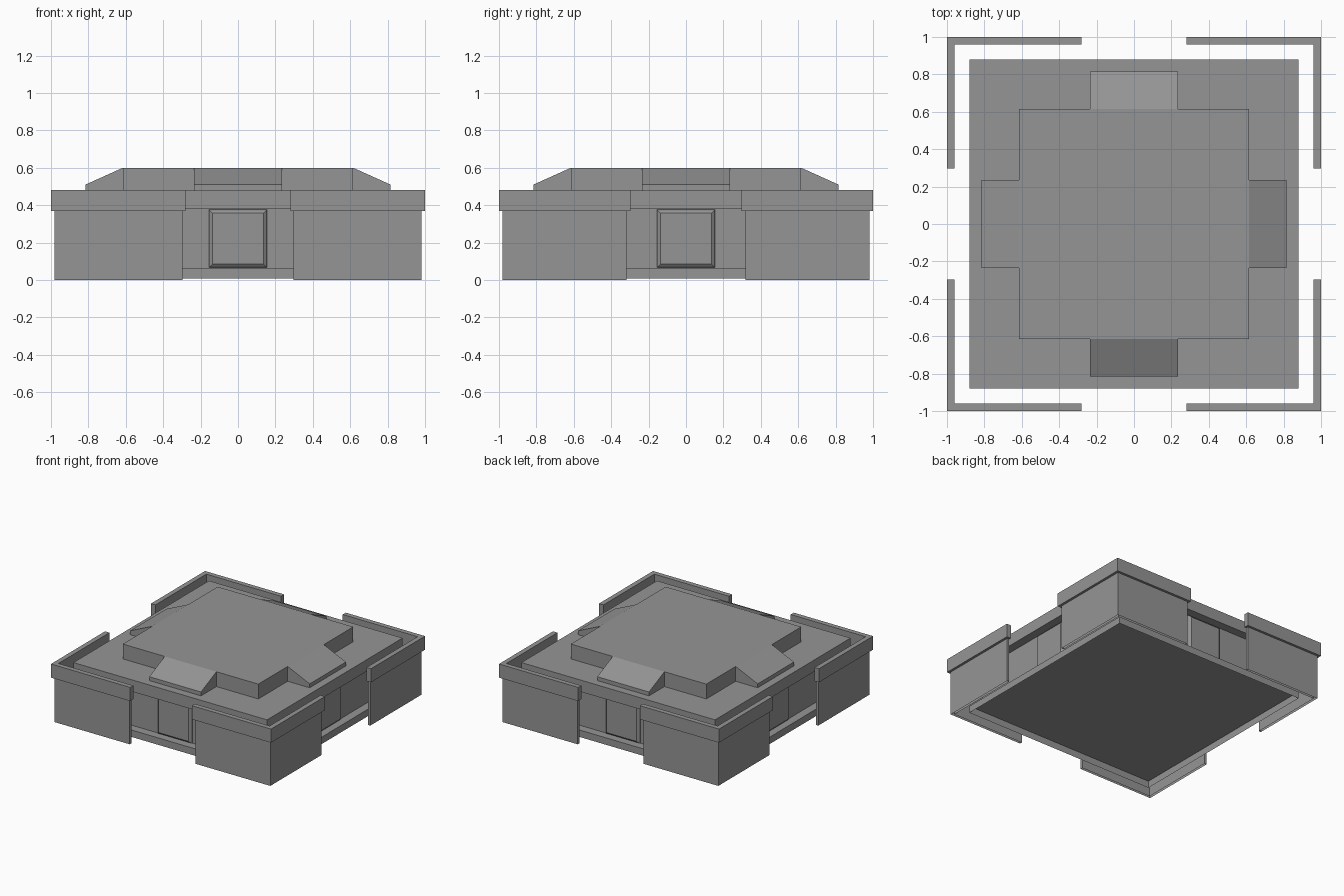
import bpy, bmesh, math
from mathutils import Matrix

cube = bpy.data.objects.get("Cube")
if cube:
    bpy.data.objects.remove(cube, do_unlink=True)

grey = bpy.data.materials.new("plain grey")
grey.use_nodes = True
colour = (0.3, 0.3, 0.3, 1)
grey.diffuse_color = colour
grey.node_tree.nodes["Principled BSDF"].inputs["Base Color"].default_value = colour


def finish(name, bm):
    mesh = bpy.data.meshes.new(name)
    bm.to_mesh(mesh)
    bm.free()
    mesh.materials.append(grey)
    obj = bpy.data.objects.new(name, mesh)
    bpy.context.collection.objects.link(obj)
    return obj


def loft(name, rings, cap_start, cap_end):
    """Skin a stack of outlines that have equal point counts."""
    bm = bmesh.new()
    loops = [[bm.verts.new(p) for p in ring] for ring in rings]
    for a, b in zip(loops, loops[1:]):
        for i in range(len(a)):
            j = (i + 1) % len(a)
            bm.faces.new((a[i], a[j], b[j], b[i]))
    if cap_start:
        bm.faces.new(loops[0][::-1])
    if cap_end:
        bm.faces.new(loops[-1])
    return finish(name, bm)


def square(half, z):
    return [(-half, -half, z), (half, -half, z), (half, half, z), (-half, half, z)]


def corner_wall(name, outer, inner, end_x, end_y, low, high, capped):
    """L-shaped wall around one corner, mirrored to all four."""
    outline = [(outer, outer), (end_x, outer), (end_x, inner),
               (inner, inner), (inner, end_y), (outer, end_y)]
    obj = loft(name, [[(x, y, z) for x, y in outline] for z in (low, high)], capped, capped)
    mirror = obj.modifiers.new("four corners", "MIRROR")
    mirror.use_axis = (True, True, False)
    mirror.use_mirror_merge = False


# Hollow plinth, open underneath up to the floor sheet
loft("plinth", [square(0.88, 0.008), square(0.88, 0.065)], False, True)

# Recessed body, overhanging roof and raised roof
steps = [(0.81, 0.065), (0.81, 0.382), (0.88, 0.382),
         (0.88, 0.478), (0.616, 0.478), (0.616, 0.60)]
loft("stepped_building", [square(half, z) for half, z in steps], False, True)

# Thin hollow corner walls under wider copings
corner_wall("corner_wall", 0.98, 0.96, 0.298, 0.318, 0, 0.368, False)
corner_wall("corner_coping", 1.0, 0.96, 0.28, 0.298, 0.368, 0.48, True)

# Sloping roof wings and bevelled doors, one per side
for i, side in enumerate(("front", "left", "back", "right")):
    turn = Matrix.Rotation(i * math.pi / 2, 4, "Z")

    bm = bmesh.new()
    profile = [(-0.616, 0.478), (-0.816, 0.478), (-0.816, 0.51), (-0.616, 0.60)]
    a, b = [[bm.verts.new((x, y, z)) for y, z in profile] for x in (-0.235, 0.235)]
    bm.faces.new(a[::-1])
    bm.faces.new(b)
    for k in (1, 2):
        bm.faces.new((a[k], a[k + 1], b[k + 1], b[k]))
    bmesh.ops.recalc_face_normals(bm, faces=bm.faces)
    finish(side + "_roof_wing", bm).matrix_world = turn

    door = [[(sx * w, y, 0.221 + sz * w) for sx, sz in ((-1, -1), (1, -1), (1, 1), (-1, 1))]
            for w, y in ((0.155, -0.81), (0.15, -0.825), (0.136, -0.836))]
    loft(side + "_door", door, False, True).matrix_world = turn
